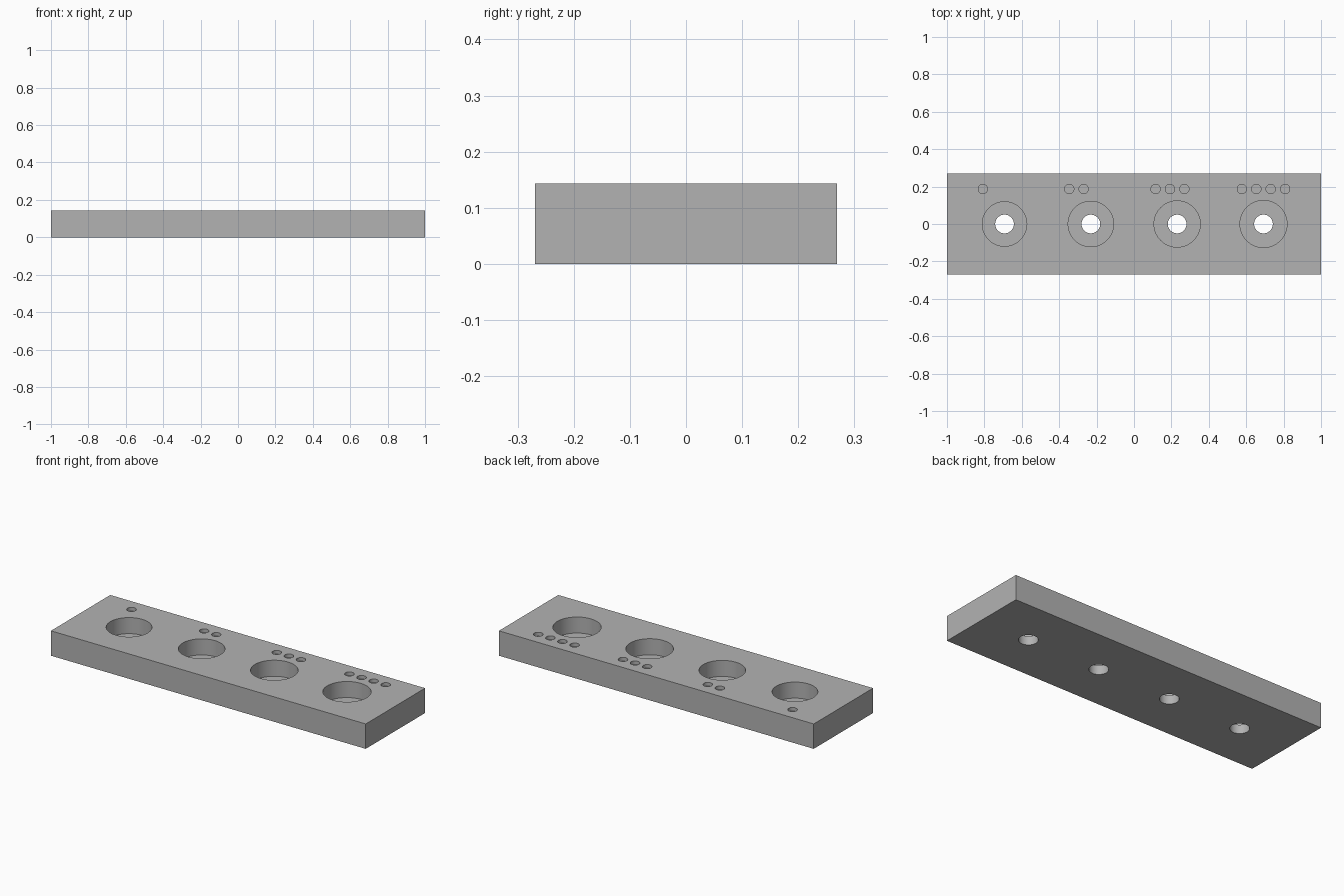
import bpy, bmesh, math
from mathutils import Vector, Matrix

default = bpy.data.objects.get("Cube")
if default:
    bpy.data.objects.remove(default, do_unlink=True)

UNIT = 1 / 13
LENGTH, WIDTH, HEIGHT = 2.0, 7 * UNIT, 0.143
BORE_FLOOR = HEIGHT - 1.2 * UNIT
DOT_FLOOR = HEIGHT - 0.02
ABOVE, BELOW = HEIGHT + 0.05, -0.05

grey = bpy.data.materials.new("plain grey")
grey.use_nodes = True
colour = (0.45, 0.45, 0.45, 1)
grey.diffuse_color = colour
grey.node_tree.nodes["Principled BSDF"].inputs["Base Color"].default_value = colour


def make_object(name, bm):
    bmesh.ops.recalc_face_normals(bm, faces=bm.faces)
    mesh = bpy.data.meshes.new(name)
    bm.to_mesh(mesh)
    bm.free()
    mesh.materials.append(grey)
    obj = bpy.data.objects.new(name, mesh)
    bpy.context.collection.objects.link(obj)
    return obj


def lathe(bm, x, y, profile, steps):
    """Turn a (radius, z) profile into a closed solid around a vertical axis."""
    rings = []
    for radius, z in profile:
        angles = [math.tau * i / steps for i in range(steps)]
        rings.append([bm.verts.new((x + radius * math.cos(a), y + radius * math.sin(a), z))
                      for a in angles])
    for low, high in zip(rings, rings[1:]):
        for i in range(steps):
            j = (i + 1) % steps
            bm.faces.new((low[i], low[j], high[j], high[i]))
    bm.faces.new(rings[0][::-1])
    bm.faces.new(rings[-1])


# Rectangular block
bm = bmesh.new()
bmesh.ops.create_cube(bm, size=1, matrix=Matrix.Translation((0, 0, HEIGHT / 2))
                      @ Matrix.Diagonal((LENGTH, WIDTH, HEIGHT, 1)))
block = make_object("gauge_block", bm)

# Stepped holes growing slightly in size, each counted by a row of dots
bm = bmesh.new()
for n in range(4):
    x = (n - 1.5) * 6 * UNIT
    bore = 0.119 + 0.0023 * n
    lathe(bm, x, 0, [(0.05, BELOW), (0.05, BORE_FLOOR), (bore, BORE_FLOOR), (bore, ABOVE)], 64)
    for dot in range(n + 1):
        lathe(bm, x + (dot - 1.5) * UNIT, 0.187, [(0.025, DOT_FLOOR), (0.025, ABOVE)], 32)
cutter = make_object("hole_cutter", bm)
cutter.hide_render = True

# Cut the holes, then keep the rims sharp and the walls smooth
cut = block.modifiers.new("holes", 'BOOLEAN')
cut.operation = 'DIFFERENCE'
cut.solver = 'EXACT'
cut.object = cutter
bpy.ops.object.select_all(action='DESELECT')
block.select_set(True)
bpy.context.view_layer.objects.active = block
bpy.ops.object.modifier_apply(modifier=cut.name)
bpy.data.objects.remove(cutter, do_unlink=True)
bpy.ops.object.shade_smooth_by_angle(angle=math.radians(30))
